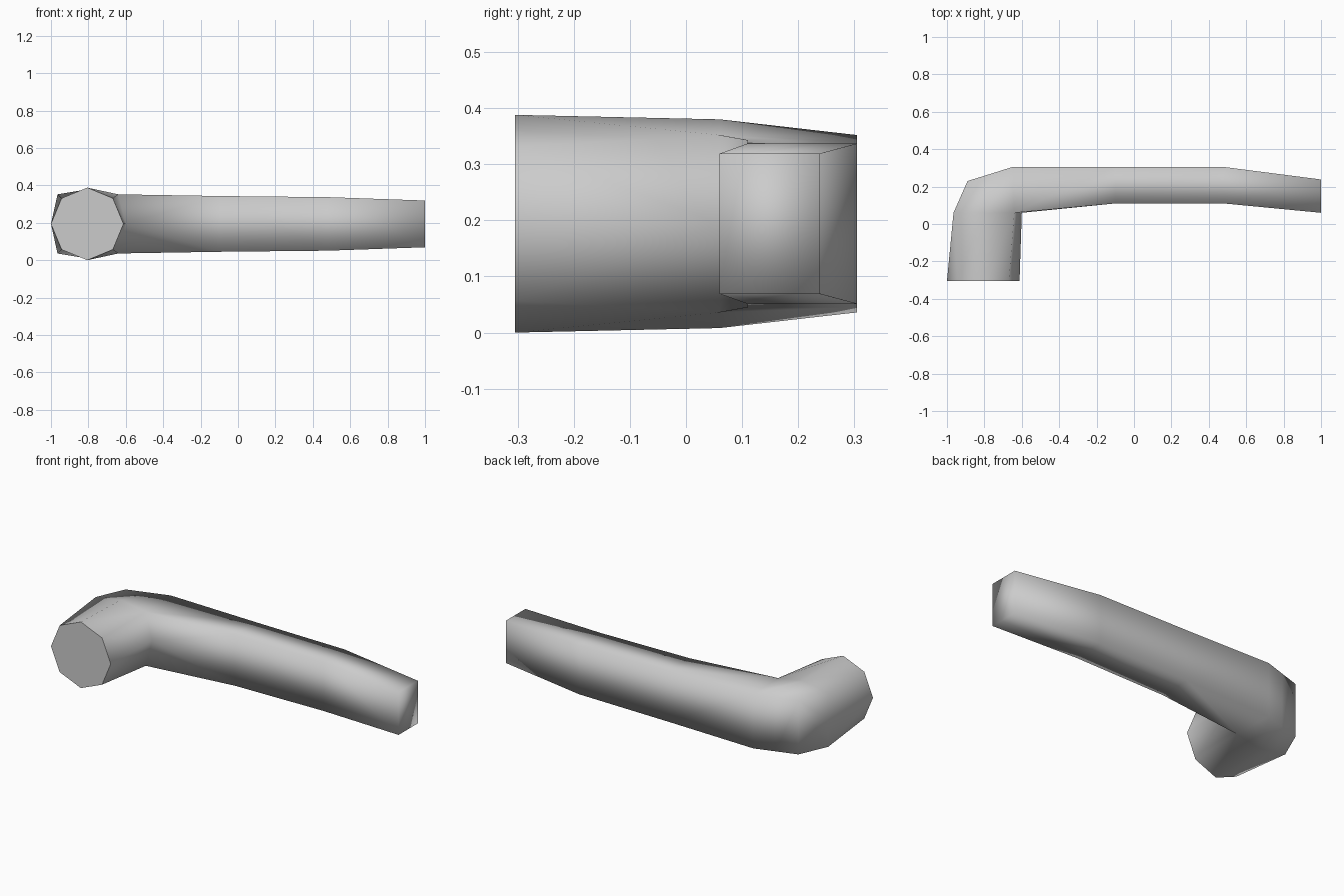
import bpy, bmesh, math

cube = bpy.data.objects.get("Cube")
if cube:
    bpy.data.objects.remove(cube)

MID = 0.194   # height of the horizontal symmetry plane
R = 0.194     # radius of the round end

metal = bpy.data.materials.new("satin grey metal")
metal.use_nodes = True
colour = (0.6, 0.6, 0.6, 1)
metal.diffuse_color = colour
metal.node_tree.nodes["Principled BSDF"].inputs["Base Color"].default_value = colour

bm = bmesh.new()


def pair(x, y, h):
    """Vertex above the symmetry plane and its twin below it."""
    top = bm.verts.new((x, y, MID + h))
    return (top, top if h < 1e-4 else bm.verts.new((x, y, MID - h)))


def both(*pairs):
    """Face on the upper half and its mirror on the lower half."""
    for side in (0, 1):
        bm.faces.new([p[side] for p in pairs])


def wall(*pairs):
    """Upright face that crosses the symmetry plane."""
    loop = [p[0] for p in pairs] + [p[1] for p in reversed(pairs)]
    bm.faces.new(list(dict.fromkeys(loop)))


# Octagonal stem: half rings running from the outer side over the top
cap = [pair(-0.806 - R * math.cos(a), -0.305, R * math.sin(a))
       for a in (i * math.pi / 4 for i in range(5))]
neck = [pair(-0.965, 0.06, 0), pair(-0.965, 0.06, 0.158), pair(-0.80, 0.06, 0.186),
        pair(-0.64, 0.06, 0.158), pair(-0.60, 0.06, 0)]
wall(*cap)
for i in range(4):
    both(cap[i], cap[i + 1], neck[i + 1], neck[i])

# Elbow: outer corners joining the stem to the lever
outer = pair(-0.89, 0.23, 0.158)
middle = pair(-0.77, 0.267, 0.158)
heel = pair(-0.65, 0.305, 0.158)
both(neck[1], neck[2], middle, outer)
both(neck[2], neck[3], heel, middle)
bm.faces.new([neck[0][0], neck[1][0], outer[0], outer[1], neck[1][1]])
wall(outer, middle)
wall(middle, heel)

# Lever: four-sided sections, each a front and a back pair
front, back = neck[3], heel
for n, (x, y0, y1, h) in enumerate([(-0.1, 0.11, 0.305, 0.149),
                                    (0.48, 0.11, 0.305, 0.143),
                                    (1.0, 0.06, 0.238, 0.125)]):
    f, b = pair(x, y0, h), pair(x, y1, h)
    both(front, f, b, back)
    wall(back, b)
    if n == 0:
        bm.faces.new([front[0], f[0], f[1], front[1], neck[4][0]])
    else:
        wall(front, f)
    front, back = f, b
wall(front, back)

# Smooth body with a crisp flat round end
bmesh.ops.recalc_face_normals(bm, faces=bm.faces)
for face in bm.faces:
    face.smooth = True
    if face.normal.y < -0.99 and len(face.verts) == 8:
        face.smooth = False
        for edge in face.edges:
            edge.smooth = False

mesh = bpy.data.meshes.new("lever_handle")
bm.to_mesh(mesh)
bm.free()
mesh.materials.append(metal)
handle = bpy.data.objects.new("lever_handle", mesh)
bpy.context.collection.objects.link(handle)
